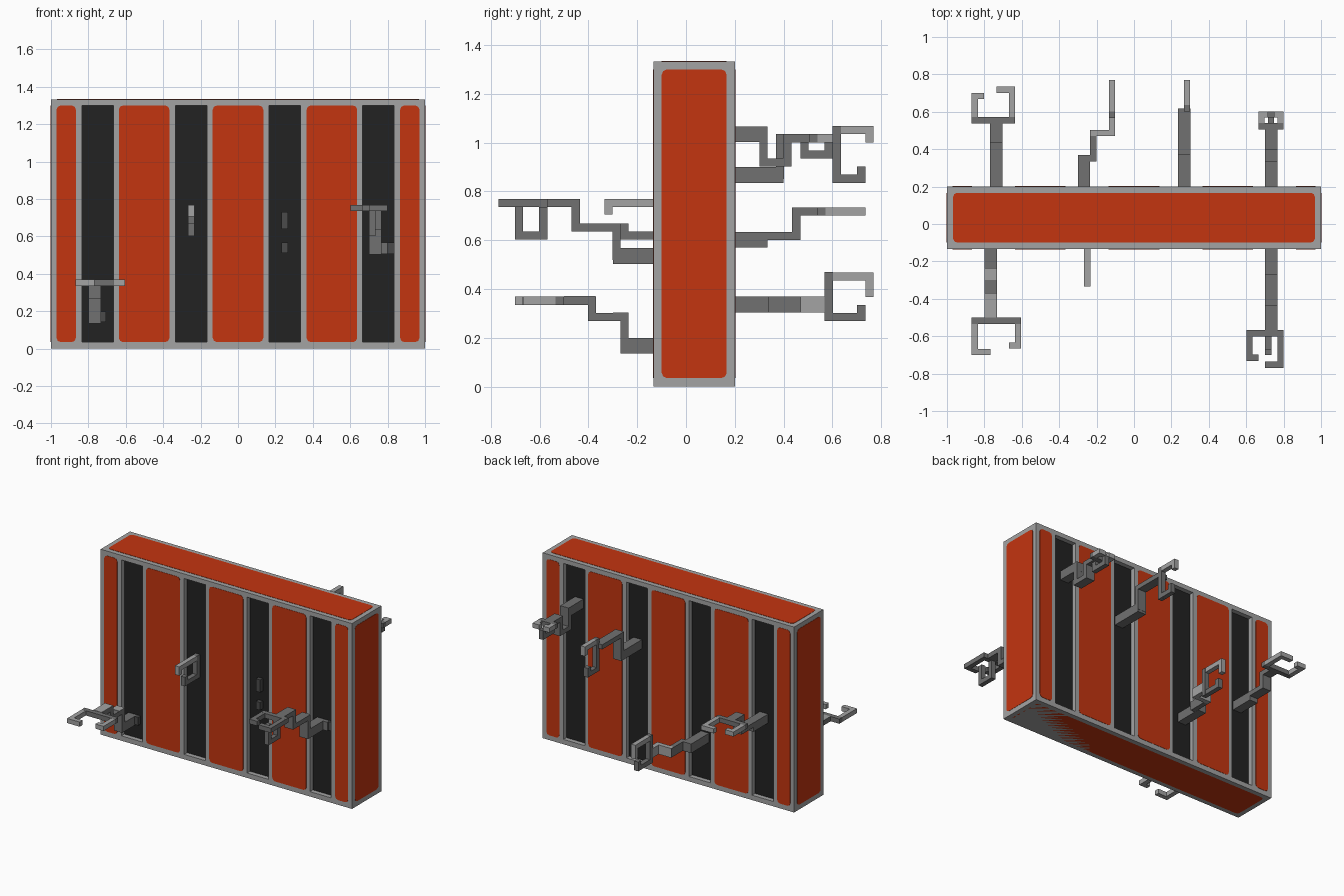
import bpy, bmesh, math
from mathutils import Vector

if "Cube" in bpy.data.objects:
    bpy.data.objects.remove(bpy.data.objects["Cube"])


def material(name, rgb):
    m = bpy.data.materials.new(name)
    m.diffuse_color = (*rgb, 1)
    m.use_nodes = True
    m.node_tree.nodes["Principled BSDF"].inputs["Base Color"].default_value = m.diffuse_color
    return m


ORANGE = material("orange", (0.55, 0.035, 0.005))
LIGHT = material("light_grey", (0.37, 0.37, 0.37))
MID = material("mid_grey", (0.165, 0.165, 0.165))
DARK = material("dark_grey", (0.07, 0.07, 0.07))
BLACK = material("black", (0.016, 0.016, 0.016))


def finish(name, bm, mat):
    bmesh.ops.recalc_face_normals(bm, faces=bm.faces)
    me = bpy.data.meshes.new(name)
    bm.to_mesh(me)
    bm.free()
    me.materials.append(mat)
    ob = bpy.data.objects.new(name, me)
    bpy.context.collection.objects.link(ob)
    return ob


def add_box(bm, lo, hi):
    verts = bmesh.ops.create_cube(bm, size=1)["verts"]
    for v in verts:
        v.co = Vector([lo[i] + (hi[i] - lo[i]) * (v.co[i] + 0.5) for i in range(3)])


def box(name, x, y, z, mat):
    bm = bmesh.new()
    add_box(bm, (x[0], y[0], z[0]), (x[1], y[1], z[1]))
    return finish(name, bm, mat)


def bar_path(name, points, size, mat):
    """Square-cornered bar following axis-aligned centre line points."""
    bm = bmesh.new()
    half = Vector(size) / 2
    for a, b in zip(points, points[1:]):
        lo = Vector([min(p) for p in zip(a, b)]) - half
        hi = Vector([max(p) for p in zip(a, b)]) + half
        add_box(bm, lo, hi)
    return finish(name, bm, mat)


T = 0.0333                       # thickness of rails, steps and claw bars
Y0, Y1, TOP = -0.133, 0.2, 1.333


def panel(name, u, v, axis, at, sign):
    """Thin corner-cut plate on a body face; axis is the face direction."""
    bm = bmesh.new()
    c = 0.022
    pts = []
    for cu, cv, a0 in ((u[1], v[1], 0), (u[0], v[1], 90), (u[0], v[0], 180), (u[1], v[0], 270)):
        ox = cu - c if cu == u[1] else cu + c
        oy = cv - c if cv == v[1] else cv + c
        for k in range(3):
            t = math.radians(a0 + 45 * k)
            pts.append((ox + c * math.cos(t), oy + c * math.sin(t)))

    def place(p, d):
        co = list(p)
        co.insert(axis, at + sign * d)
        return co
    low = [bm.verts.new(place(p, -0.001)) for p in pts]
    high = [bm.verts.new(place(p, 0.002)) for p in pts]
    bm.faces.new(low)
    bm.faces.new(high)
    for i in range(len(pts)):
        j = (i + 1) % len(pts)
        bm.faces.new((low[i], low[j], high[j], high[i]))
    return finish(name, bm, ORANGE)


# Body with recessed slots on both long sides
body = box("wall_frame", (-1, 1), (Y0, Y1), (0, TOP), LIGHT)
body.data.materials.append(BLACK)
bm = bmesh.new()
for cx in (-0.75, -0.25, 0.25, 0.75):
    for ya, yb in ((Y0 - 0.1, Y0 + T), (Y1 - T, Y1 + 0.1)):
        add_box(bm, (cx - 0.085, ya, 0.035), (cx + 0.085, yb, 1.3))
cutter = finish("slot_cutter", bm, LIGHT)
cutter.hide_render = True
mod = body.modifiers.new("slots", "BOOLEAN")
mod.operation = "DIFFERENCE"
mod.solver = "EXACT"
mod.object = cutter
bpy.context.view_layer.objects.active = body
bpy.ops.object.modifier_apply(modifier=mod.name)
bpy.data.objects.remove(cutter)
for f in body.data.polygons:     # slot floors are black
    floor = min(abs(f.center.y - Y0 - T), abs(f.center.y - Y1 + T)) < 0.002
    f.material_index = 1 if floor and abs(f.normal.y) > 0.9 else 0

# Orange panels
for i, span in enumerate(((-0.97, -0.867), (-0.637, -0.367), (-0.135, 0.135),
                          (0.367, 0.637), (0.867, 0.97))):
    panel(f"front_panel_{i}", span, (0.035, 1.3), 1, Y0, -1)
    panel(f"back_panel_{i}", span, (0.035, 1.3), 1, Y1, 1)
for label, s in (("left", -1), ("right", 1)):
    panel(label + "_panel", (Y0 + T, Y1 - T), (0.035, 1.3), 0, s, s)
panel("top_panel", (-0.967, 0.967), (Y0 + T, Y1 - T), 2, TOP, 1)
panel("bottom_panel", (-0.967, 0.967), (Y0 + T, Y1 - T), 2, 0.002, -1)


def arm(name, x, base_y, base_z, steps):
    """Stepped arm in a vertical plane: thick base, then (y, z) steps."""
    box(name + "_base", (x - T, x + T), base_y, base_z, MID)
    bar_path(name + "_steps", [(x, y, z) for y, z in steps], (2 * T, T, T), MID)


def claw(name, pts, x=None, z=None, mats=(LIGHT, MID, LIGHT)):
    """Open claw of six (side, y) points, flat at height z or upright at x."""
    p = [(u, y, z) if x is None else (x, y, u) for u, y in pts]
    for part, span, mat in (("prong_a", p[:3], mats[0]), ("bar", p[2:4], mats[1]),
                            ("prong_b", p[3:], mats[2])):
        grow = 0.0006 if part == "bar" else 0
        bar_path(f"{name}_{part}", span, (T + grow,) * 3, mat)


# Front left arm
arm("front_left_arm", -0.767, (-0.268, -0.1), (0.135, 0.2),
    [(-0.252, 0.168), (-0.252, 0.285), (-0.385, 0.285), (-0.385, 0.352), (-0.5, 0.352)])
box("front_left_arm_tread", (-0.8, -0.734), (-0.3, -0.236), (0.3, 0.304), LIGHT)
box("front_left_arm_sleeve", (-0.8, -0.734), (-0.5, -0.37), (0.367, 0.371), LIGHT)
claw("front_left_claw", [(-0.785, -0.685), (-0.852, -0.685), (-0.852, -0.518),
                         (-0.62, -0.518), (-0.62, -0.65), (-0.652, -0.65)], z=0.352)

# Upright claw set straight into the front slot
claw("front_middle_claw", [(0.722, -0.318), (0.752, -0.318), (0.752, -0.118),
                           (0.62, -0.118), (0.62, -0.252), (0.652, -0.252)],
     x=-0.25, mats=(LIGHT, MID, MID))

# Front right arm with a flat claw and a hanging loop
arm("front_right_arm", 0.733, (-0.3, -0.1), (0.503, 0.568),
    [(-0.285, 0.535), (-0.285, 0.652), (-0.452, 0.652), (-0.452, 0.752), (-0.57, 0.752)])
claw("front_right_claw", [(0.648, -0.715), (0.618, -0.715), (0.618, -0.585),
                          (0.783, -0.585), (0.783, -0.752), (0.718, -0.752)],
     z=0.752, mats=(MID,) * 3)
bar_path("front_right_loop", [(0.718, -0.685, 0.73), (0.718, -0.685, 0.62),
                              (0.718, -0.585, 0.62), (0.718, -0.585, 0.73)], (T,) * 3, MID)

# Stubs inside the front slots
box("right_stub", (0.76, 0.8), (-0.128, -0.098), (0.505, 0.568), MID)
box("right_stub_end", (0.8, 0.833), (-0.115, -0.098), (0.505, 0.568), DARK)
box("left_stub", (-0.735, -0.705), (-0.128, -0.098), (0.142, 0.2), DARK)
for i, (za, zb) in enumerate(((0.64, 0.73), (0.512, 0.568))):
    box(f"middle_stub_{i}", (0.233, 0.267), (-0.13, -0.098), (za, zb), DARK)

# Back arm at the far left end
arm("back_left_arm", -0.737, (0.165, 0.335), (0.57, 0.634),
    [(0.335, 0.618), (0.452, 0.618), (0.452, 0.718), (0.54, 0.718)])
claw("back_left_claw", [(-0.818, 0.685), (-0.852, 0.685), (-0.852, 0.555),
                        (-0.652, 0.555), (-0.652, 0.718), (-0.718, 0.718)], z=0.718)

# Back arm stepping sideways
box("back_side_arm_base", (-0.3, -0.235), (0.165, 0.37), (0.304, 0.37), MID)
bar_path("back_side_arm_steps", [(-0.268, 0.352, 0.337), (-0.218, 0.352, 0.337),
                                 (-0.218, 0.485, 0.337)], (T, T, 2 * T - 0.002), MID)
bar_path("back_side_arm_end", [(-0.216, 0.486, 0.337), (-0.118, 0.486, 0.337),
                               (-0.118, 0.57, 0.337)], (T, T, 2 * T), LIGHT)
claw("back_side_claw", [(0.385, 0.752), (0.452, 0.752), (0.452, 0.585),
                        (0.285, 0.585), (0.285, 0.718), (0.318, 0.718)],
     x=-0.118, mats=(LIGHT, MID, MID))

# Back arm rising to an upright claw
arm("back_middle_arm", 0.268, (0.165, 0.4), (0.835, 0.9),
    [(0.385, 0.868), (0.385, 1.018), (0.6, 1.018)])
claw("back_middle_claw", [(1.018, 0.752), (1.052, 0.752), (1.052, 0.618),
                          (0.852, 0.618), (0.852, 0.718), (0.885, 0.718)],
     x=0.283, mats=(LIGHT, MID, MID))

# Back arm dipping to a small flat claw with a hanging hook
arm("back_right_arm", 0.733, (0.165, 0.335), (1.002, 1.067),
    [(0.318, 1.03), (0.318, 0.918), (0.415, 0.918), (0.415, 1.018), (0.52, 1.018)])
claw("back_right_claw", [(0.70, 0.585), (0.682, 0.585), (0.682, 0.522),
                         (0.783, 0.522), (0.783, 0.585), (0.765, 0.585)], z=1.018)
bar_path("back_right_hook", [(0.733, 0.485, 1.01), (0.733, 0.485, 0.952),
                             (0.733, 0.585, 0.952), (0.733, 0.585, 0.985)], (T,) * 3, MID)
